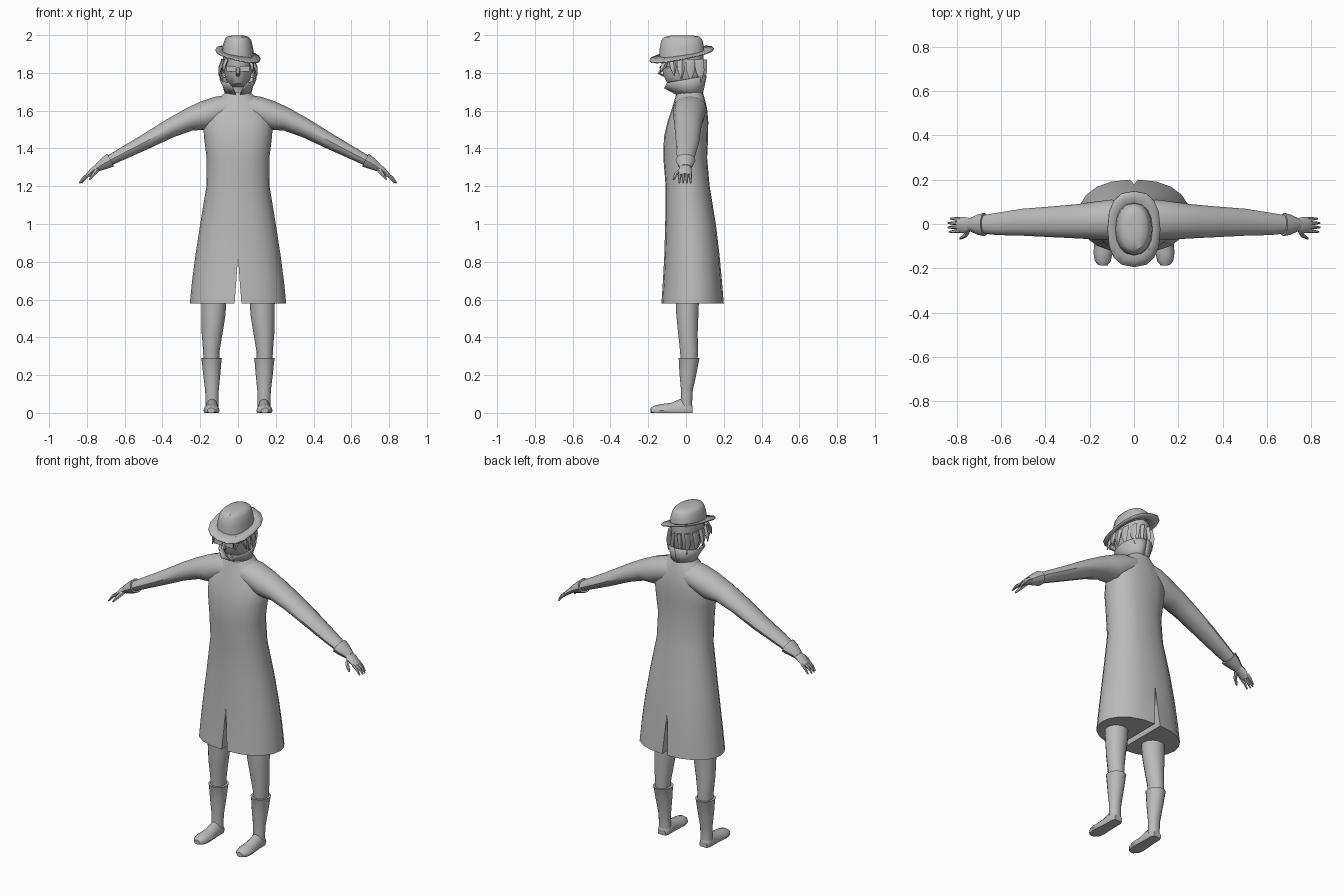
import bpy, bmesh, math
from mathutils import Vector

grey = bpy.data.materials.new("plain grey")
grey.diffuse_color = (0.5, 0.5, 0.5, 1)


def finish(name, bm, mirror=False, thick=0, angle=40):
    bmesh.ops.recalc_face_normals(bm, faces=bm.faces[:])
    me = bpy.data.meshes.new(name)
    bm.to_mesh(me)
    bm.free()
    for p in me.polygons:
        p.use_smooth = True
    me.set_sharp_from_angle(angle=math.radians(angle))
    me.materials.append(grey)
    ob = bpy.data.objects.new(name, me)
    bpy.context.collection.objects.link(ob)
    if thick:
        m = ob.modifiers.new("thickness", 'SOLIDIFY')
        m.thickness = thick
        m.offset = 0
    if mirror:
        ob.modifiers.new("mirror", 'MIRROR')
    return ob


def loft(name, rings, closed=True, caps=True, **kw):
    """Skin a list of equal-length point rings; heights never go below the ground."""
    bm = bmesh.new()
    vs = [[bm.verts.new((p[0], p[1], max(p[2], 0))) for p in r] for r in rings]
    n = len(rings[0])
    for a, b in zip(vs, vs[1:]):
        for i in range(n if closed else n - 1):
            j = (i + 1) % n
            bm.faces.new((a[i], a[j], b[j], b[i]))
    if caps:
        bm.faces.new(vs[0])
        bm.faces.new(vs[-1])
    return finish(name, bm, **kw)


def circle(n):
    return [(math.cos(2 * math.pi * i / n), math.sin(2 * math.pi * i / n)) for i in range(n)]


def stack(name, rows, n=14, **kw):
    """Horizontal ellipses: (z, centre x, centre y, radius x, radius y)."""
    return loft(name, [[(x + c * rx, y + s * ry, z) for c, s in circle(n)]
                       for z, x, y, rx, ry in rows], **kw)


def tube(name, path, n=10, ref=(0, 1, 0), **kw):
    """Ellipses across a path: (x, y, z, radius along ref, other radius)."""
    pts = [Vector(p[:3]) for p in path]
    rings = []
    for i, p in enumerate(pts):
        t = (pts[min(i + 1, len(pts) - 1)] - pts[max(i - 1, 0)]).normalized()
        u = Vector(ref)
        u = (u - t * u.dot(t)).normalized()
        v = t.cross(u)
        rings.append([p + u * c * path[i][3] + v * s * path[i][4] for c, s in circle(n)])
    return loft(name, rings, **kw)


# Long coat: half shell with front and back slits, mirrored
# rows: z, half width, front y, back y, half slit
coat = [(0.58, 0.255, -0.13, 0.20, 0.018), (0.70, 0.243, -0.122, 0.19, 0.009),
        (0.83, 0.226, -0.115, 0.178, 0), (1.0, 0.20, -0.11, 0.158, 0),
        (1.2, 0.167, -0.108, 0.125, 0), (1.35, 0.166, -0.12, 0.112, 0),
        (1.46, 0.180, -0.117, 0.117, 0), (1.54, 0.185, -0.098, 0.118, 0),
        (1.61, 0.155, -0.075, 0.112, 0), (1.66, 0.105, -0.06, 0.10, 0),
        (1.70, 0.065, -0.048, 0.088, 0)]
bm = bmesh.new()
rows, N = [], 10
for z, w, f, b, gap in coat:
    ring = []
    for i in range(N + 1):
        a = math.pi * (i / N - 0.5)
        c = 0 if i in (0, N) else math.cos(a) ** 0.8
        ring.append(bm.verts.new((max(gap, w * c), (f + b) / 2 + (b - f) / 2 * math.sin(a), z)))
    rows.append(ring)
for k, (a, b) in enumerate(zip(rows, rows[1:])):
    for i in range(N):
        bm.faces.new((a[i], a[i + 1], b[i + 1], b[i]))
    if k < 2:
        bm.faces.new((a[0], b[0], b[N], a[N]))
bm.faces.new(rows[0])
bm.faces.new(rows[-1])
finish("coat", bm, mirror=True)

# Turned-up collar, open at the front
base, top = [], []
for i in range(9):
    a = math.radians(-80 + 170 * i / 8)
    c, s = (0 if i == 8 else math.cos(a)), math.sin(a)
    base.append((0.066 * c, 0.018 + 0.068 * s, 1.685))
    top.append((0.096 * c + (0.012 if i == 0 else 0), -0.005 + 0.112 * s,
                1.765 + 0.02 * s - (0.025 if i == 0 else 0)))
mid = [tuple(p * 0.55 + q * 0.45 for p, q in zip(a, b)) for a, b in zip(base, top)]
mid = [(x * 0.95, y, z) for x, y, z in mid]
loft("collar", [base, mid, top], closed=False, caps=False, thick=0.006, mirror=True)

# Sleeves
tube("sleeve", [(0.04, 0.02, 1.62, 0.085, 0.066), (0.10, 0.02, 1.605, 0.09, 0.072),
                (0.18, 0.015, 1.572, 0.085, 0.078), (0.26, 0.012, 1.552, 0.077, 0.06),
                (0.36, 0.01, 1.506, 0.07, 0.05), (0.50, 0.008, 1.43, 0.061, 0.04),
                (0.62, 0, 1.368, 0.05, 0.032), (0.72, -0.003, 1.315, 0.036, 0.025)],
     n=12, mirror=True)

# Gloves: flared cuff, palm, fingers and thumb
tube("glove_cuff", [(0.675, -0.002, 1.338, 0.053, 0.04), (0.705, -0.003, 1.322, 0.046, 0.034),
                    (0.745, -0.003, 1.298, 0.028, 0.022)], mirror=True)
tube("palm", [(0.73, -0.003, 1.306, 0.028, 0.021), (0.765, -0.005, 1.285, 0.037, 0.017),
              (0.795, -0.005, 1.258, 0.034, 0.012)], n=8, mirror=True)
for k, reach in enumerate((0.0, 0.006, 0.005, -0.006)):
    y = -0.032 + 0.018 * k
    tube("finger", [(0.785, y, 1.267, 0.009, 0.009), (0.812 + reach, y * 1.05, 1.246, 0.008, 0.008),
                    (0.834 + reach, y * 1.1, 1.217, 0.004, 0.004)], n=6, mirror=True)
tube("thumb", [(0.745, -0.02, 1.29, 0.014, 0.013), (0.762, -0.052, 1.266, 0.011, 0.011),
               (0.785, -0.066, 1.236, 0.005, 0.005)], n=6, ref=(0, 0, 1), mirror=True)

# Legs and boots
stack("leg", [(0.62, 0.128, 0.007, 0.067, 0.064), (0.52, 0.130, 0.007, 0.064, 0.060),
              (0.42, 0.137, 0.010, 0.055, 0.053), (0.33, 0.141, 0.016, 0.044, 0.049),
              (0.25, 0.141, 0.017, 0.040, 0.044)], mirror=True)
stack("boot_shaft", [(0.29, 0.140, 0.016, 0.055, 0.058), (0.285, 0.140, 0.016, 0.053, 0.056),
                     (0.20, 0.139, 0.010, 0.045, 0.045), (0.12, 0.138, 0.005, 0.036, 0.032),
                     (0.07, 0.138, 0.003, 0.034, 0.031), (0.03, 0.138, 0.003, 0.034, 0.030)],
      mirror=True)
tube("boot_foot", [(0.138, 0.034, 0.012, 0.026, 0.025), (0.138, 0.015, 0.012, 0.036, 0.055),
                   (0.138, -0.03, 0.012, 0.036, 0.062), (0.139, -0.075, 0.012, 0.039, 0.042),
                   (0.140, -0.13, 0.012, 0.043, 0.035), (0.141, -0.168, 0.012, 0.036, 0.027),
                   (0.142, -0.187, 0.012, 0.020, 0.014)], n=12, ref=(1, 0, 0), mirror=True)

# Head and neck
stack("head", [(1.66, 0, 0.02, 0.05, 0.05), (1.725, 0, 0.012, 0.05, 0.055),
               (1.745, 0, -0.015, 0.055, 0.085), (1.785, 0, -0.018, 0.071, 0.104),
               (1.84, 0, -0.018, 0.080, 0.114), (1.91, 0, -0.018, 0.080, 0.112)])
tube("nose", [(0, -0.125, 1.825, 0.008, 0.008), (0, -0.142, 1.797, 0.012, 0.010),
              (0, -0.118, 1.785, 0.008, 0.006)], n=6, ref=(1, 0, 0))

# Glasses
for name, size, at in (("lens", (0.052, 0.01, 0.028), (0.036, -0.132, 1.822)),
                       ("glasses_bridge", (0.02, 0.008, 0.008), (0.01, -0.135, 1.828)),
                       ("glasses_arm", (0.006, 0.12, 0.008), (0.073, -0.075, 1.83))):
    bm = bmesh.new()
    bmesh.ops.create_cube(bm, size=1)
    bmesh.ops.scale(bm, vec=size, verts=bm.verts)
    bmesh.ops.translate(bm, vec=at, verts=bm.verts)
    finish(name, bm, mirror=True)

# Pointed hair locks
for a, b, w in (((0.062, -0.105, 1.87), (0.075, -0.135, 1.80), 0.016),
                ((0.076, -0.075, 1.87), (0.10, -0.062, 1.785), 0.02),
                ((0.078, -0.03, 1.87), (0.094, -0.025, 1.765), 0.024),
                ((0.076, 0.02, 1.87), (0.082, 0.025, 1.755), 0.028),
                ((0.055, 0.065, 1.87), (0.06, 0.08, 1.75), 0.028),
                ((0.018, 0.085, 1.87), (0.02, 0.092, 1.745), 0.026)):
    m = [(p + q) / 2 + d for p, q, d in zip(a, b, (0.006, 0, 0))]
    tube("hair_lock", [(*a, w, 0.012), (*m, w * 0.9, 0.011), (*b, 0.002, 0.002)],
         n=5, mirror=True)


# Hat: tilted brim and rounded crown
def tilt(x, y):
    return -0.2 * x + 0.17 * (y + 0.025)


def oval(n, rx, ry, z, k, power=1.0):
    out = []
    for c, s in circle(n):
        x = math.copysign(abs(c) ** power, c) * rx
        y = -0.023 + math.copysign(abs(s) ** power, s) * ry
        out.append((x, y, z + k * tilt(x, y)))
    return out


loft("hat_brim", [oval(16, 0.078, 0.112, 1.905, 0.8), oval(16, 0.10, 0.142, 1.894, 1, 0.9),
                  oval(16, 0.119, 0.171, 1.897, 1.1, 0.8)], caps=False, thick=0.006)
loft("hat_crown", [oval(16, 0.085, 0.119, 1.897, 0.9, 0.9), oval(16, 0.08, 0.116, 1.94, 0.5, 0.9),
                   oval(16, 0.070, 0.108, 1.975, 0.2, 0.9), oval(16, 0.058, 0.094, 1.991, 0.1, 0.9),
                   oval(16, 0.03, 0.055, 1.998, 0, 0.9)])
